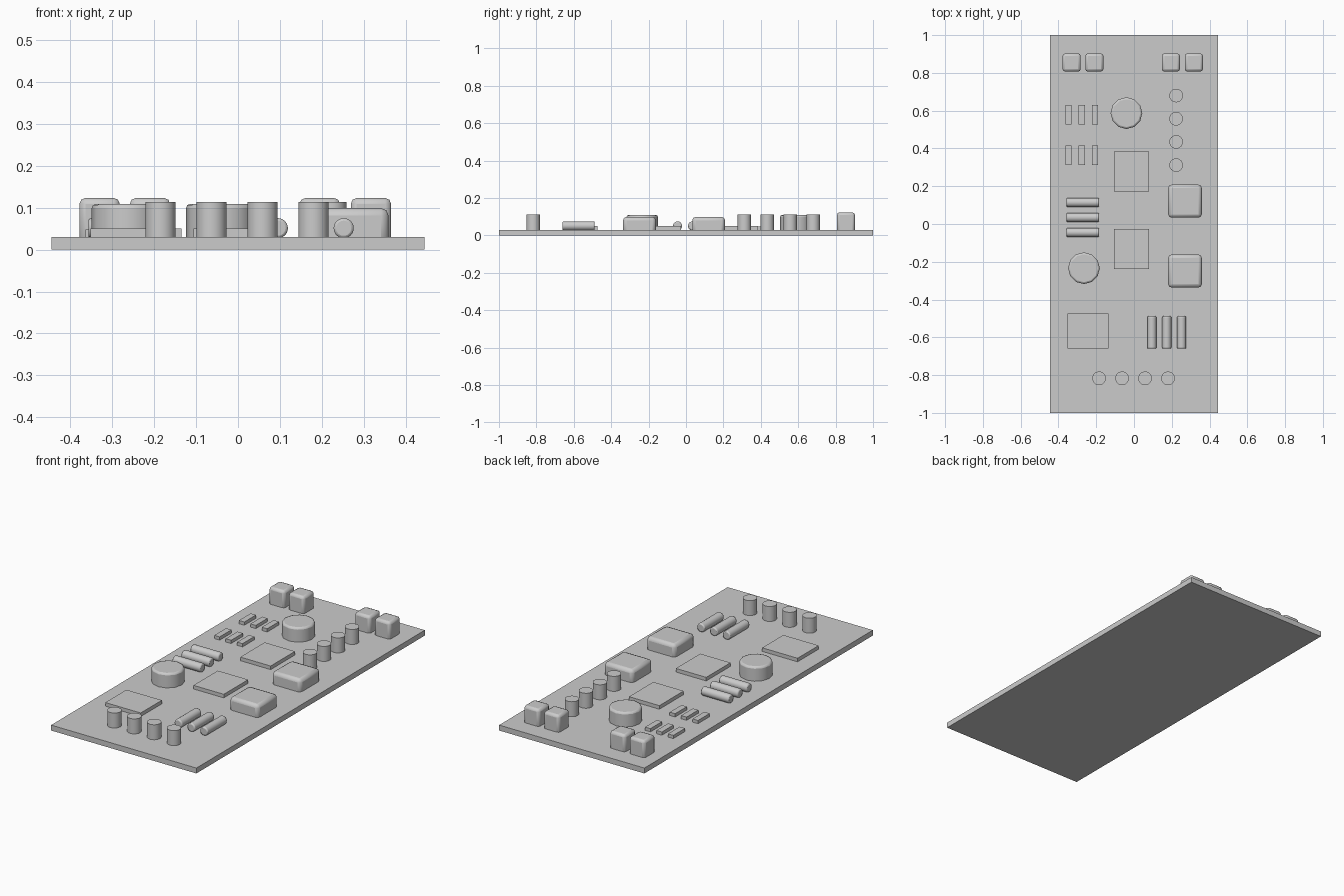
import bpy, math

if "Cube" in bpy.data.objects:
    bpy.data.objects.remove(bpy.data.objects["Cube"])

BOARD_TOP = 0.03


def finish(obj, name, bevel=0.0, segments=2):
    obj.name = name
    if bevel:
        mod = obj.modifiers.new("soft_edges", "BEVEL")
        mod.width = bevel
        mod.segments = segments
        mod.limit_method = 'ANGLE'
        mod.angle_limit = math.radians(50)
        bpy.ops.object.shade_smooth_by_angle(angle=math.radians(40))
    return obj


def box(name, x, y, sx, sy, z0, z1, bevel=0.0):
    bpy.ops.mesh.primitive_cube_add(size=1, location=(x, y, (z0 + z1) / 2))
    obj = bpy.context.object
    obj.scale = (sx, sy, z1 - z0)
    bpy.ops.object.transform_apply(location=False, rotation=False, scale=True)
    return finish(obj, name, bevel)


def can(name, x, y, r, z1, sides, bevel=0.0, z0=BOARD_TOP):
    bpy.ops.mesh.primitive_cylinder_add(vertices=sides, radius=r, depth=z1 - z0,
                                        location=(x, y, (z0 + z1) / 2))
    obj = finish(bpy.context.object, name, bevel)
    bpy.ops.object.shade_smooth_by_angle(angle=math.radians(40))
    return obj


def resistor(name, x, y, length, along_x):
    rot = (0, math.pi / 2, 0) if along_x else (math.pi / 2, 0, 0)
    bpy.ops.mesh.primitive_cylinder_add(vertices=24, radius=0.024, depth=length,
                                        location=(x, y, 0.051), rotation=rot)
    finish(bpy.context.object, name, 0.006)


# Circuit board
box("board", 0, 0, 0.89, 2.0, 0, BOARD_TOP)

# Connector blocks along the back edge
for i, x in enumerate((-0.33, -0.21, 0.195, 0.317)):
    box(f"connector_{i}", x, 0.855, 0.096, 0.096, 0.012, 0.123, 0.014)

# Large square inductors
for i, y in enumerate((0.121, -0.249)):
    box(f"inductor_{i}", 0.27, y, 0.178, 0.175, 0.008, 0.099, 0.018)

# Flat chips
for i, (x, y, sx, sy) in enumerate(((-0.013, 0.278, 0.186, 0.213),
                                    (-0.013, -0.132, 0.186, 0.213),
                                    (-0.243, -0.567, 0.217, 0.185))):
    box(f"chip_{i}", x, y, sx, sy, BOARD_TOP, 0.05)

# Small surface-mount pads, two rows of three
for row, y in enumerate((0.579, 0.363)):
    for col, x in enumerate((-0.347, -0.277, -0.207)):
        box(f"small_pad_{row}_{col}", x, y, 0.033, 0.103, BOARD_TOP, 0.048)

# Wide capacitors with softened rims
for i, (x, y) in enumerate(((-0.04, 0.587), (-0.265, -0.234))):
    can(f"wide_capacitor_{i}", x, y, 0.084, 0.109, 12, 0.01, 0.015)

# Narrow capacitors: a column on the right and a row at the front
for i in range(4):
    can(f"column_capacitor_{i}", 0.223, 0.68 - 0.1227 * i, 0.036, 0.113, 24)
    can(f"row_capacitor_{i}", -0.185 + 0.1217 * i, -0.817, 0.036, 0.113, 24)

# Resistors lying on the board
for i in range(3):
    resistor(f"left_resistor_{i}", -0.271, 0.114 - 0.0795 * i, 0.172, True)
    resistor(f"front_resistor_{i}", 0.095 + 0.0785 * i, -0.574, 0.172, False)
